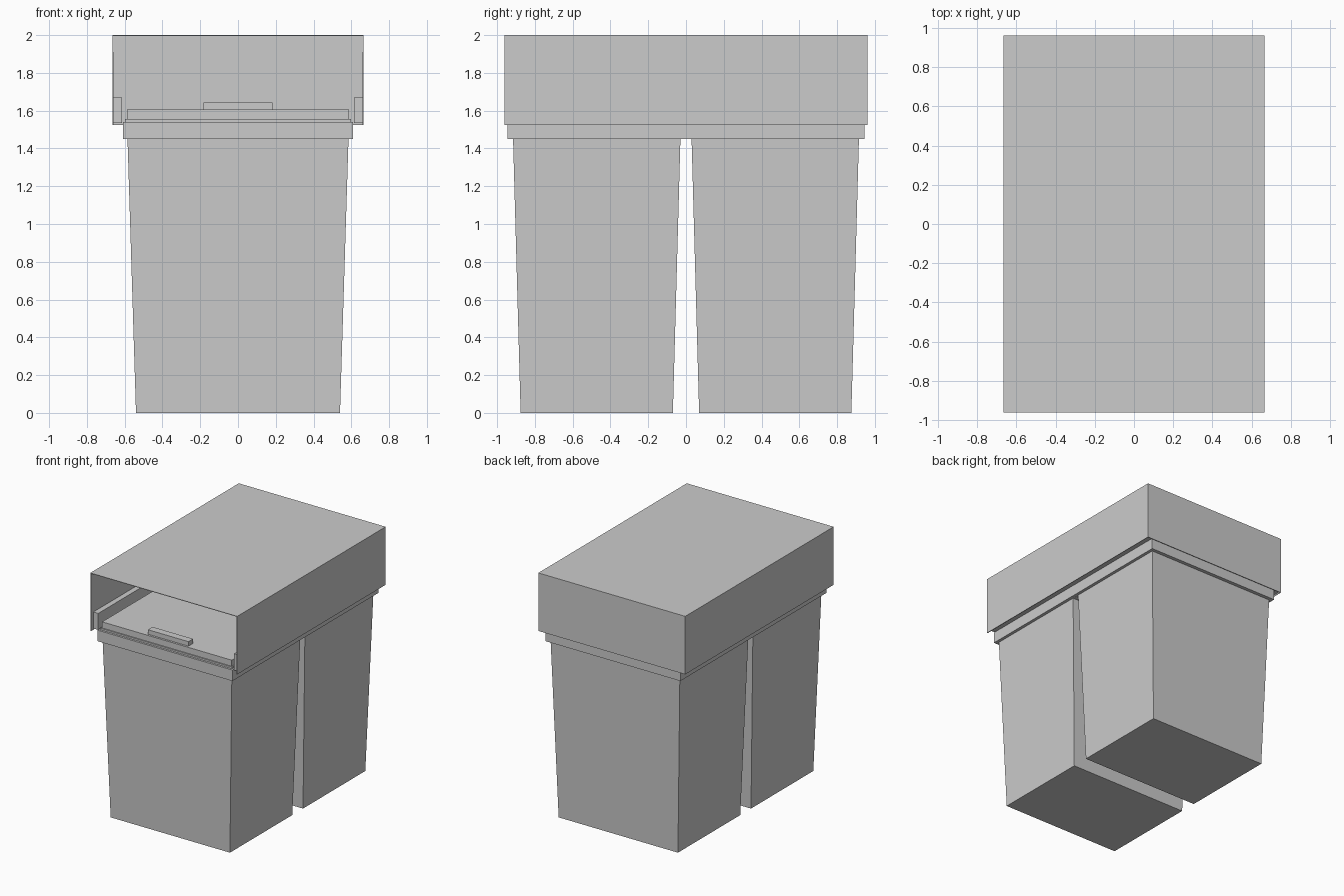
import bpy, bmesh

if "Cube" in bpy.data.objects:
    bpy.data.objects.remove(bpy.data.objects["Cube"])


def loft(name, sections, cx=0.0, cy=0.0):
    """Closed solid through stacked rectangles (half_x, half_y, z)."""
    bm = bmesh.new()
    rings = []
    for hx, hy, z in sections:
        rings.append([bm.verts.new((cx + sx * hx, cy + sy * hy, z))
                      for sx, sy in ((-1, -1), (1, -1), (1, 1), (-1, 1))])
    for a, b in zip(rings, rings[1:]):
        for i in range(4):
            j = (i + 1) % 4
            bm.faces.new((a[i], a[j], b[j], b[i]))
    bm.faces.new(rings[0][::-1])
    bm.faces.new(rings[-1])
    bmesh.ops.recalc_face_normals(bm, faces=bm.faces)
    mesh = bpy.data.meshes.new(name)
    bm.to_mesh(mesh)
    bm.free()
    obj = bpy.data.objects.new(name, mesh)
    bpy.context.collection.objects.link(obj)
    return obj


def box(name, x, y, z):
    hx, hy = (x[1] - x[0]) / 2, (y[1] - y[0]) / 2
    return loft(name, [(hx, hy, z[0]), (hx, hy, z[1])], sum(x) / 2, sum(y) / 2)


# Housing: thin sheet cover, open at the front and underneath
housing = box("housing", (-0.665, 0.665), (-0.96, 0.96), (1.525, 2.0))
bm = bmesh.new()
bm.from_mesh(housing.data)
bm.normal_update()
bmesh.ops.delete(bm, geom=[f for f in bm.faces if f.normal.y < -0.9 or f.normal.z < -0.9],
                 context='FACES_ONLY')
bm.to_mesh(housing.data)
bm.free()
sheet = housing.modifiers.new("sheet_thickness", 'SOLIDIFY')
sheet.thickness = 0.006
sheet.offset = -1

# Side rails inside the housing
for side, s in (("left", -1), ("right", 1)):
    box(f"{side}_rail", sorted((s * 0.615, s * 0.659)), (-0.93, 0.95), (1.535, 1.67))

# Two tapered hollow bins, each with an overhanging rim, lid and handle
for label, cy in (("front", -0.4725), ("back", 0.4725)):
    loft(f"{label}_bin", [
        (0.54, 0.403, 0.0), (0.585, 0.443, 1.45),
        (0.61, 0.472, 1.45), (0.61, 0.472, 1.54),
        (0.572, 0.43, 1.54), (0.53, 0.393, 0.012)], cy=cy)
    loft(f"{label}_lid", [
        (0.597, 0.457, 1.541), (0.597, 0.457, 1.555),
        (0.587, 0.447, 1.555), (0.587, 0.447, 1.605)], cy=cy)
    box(f"{label}_lid_handle", (-0.183, 0.183), (cy - 0.43, cy - 0.37), (1.6, 1.642))
